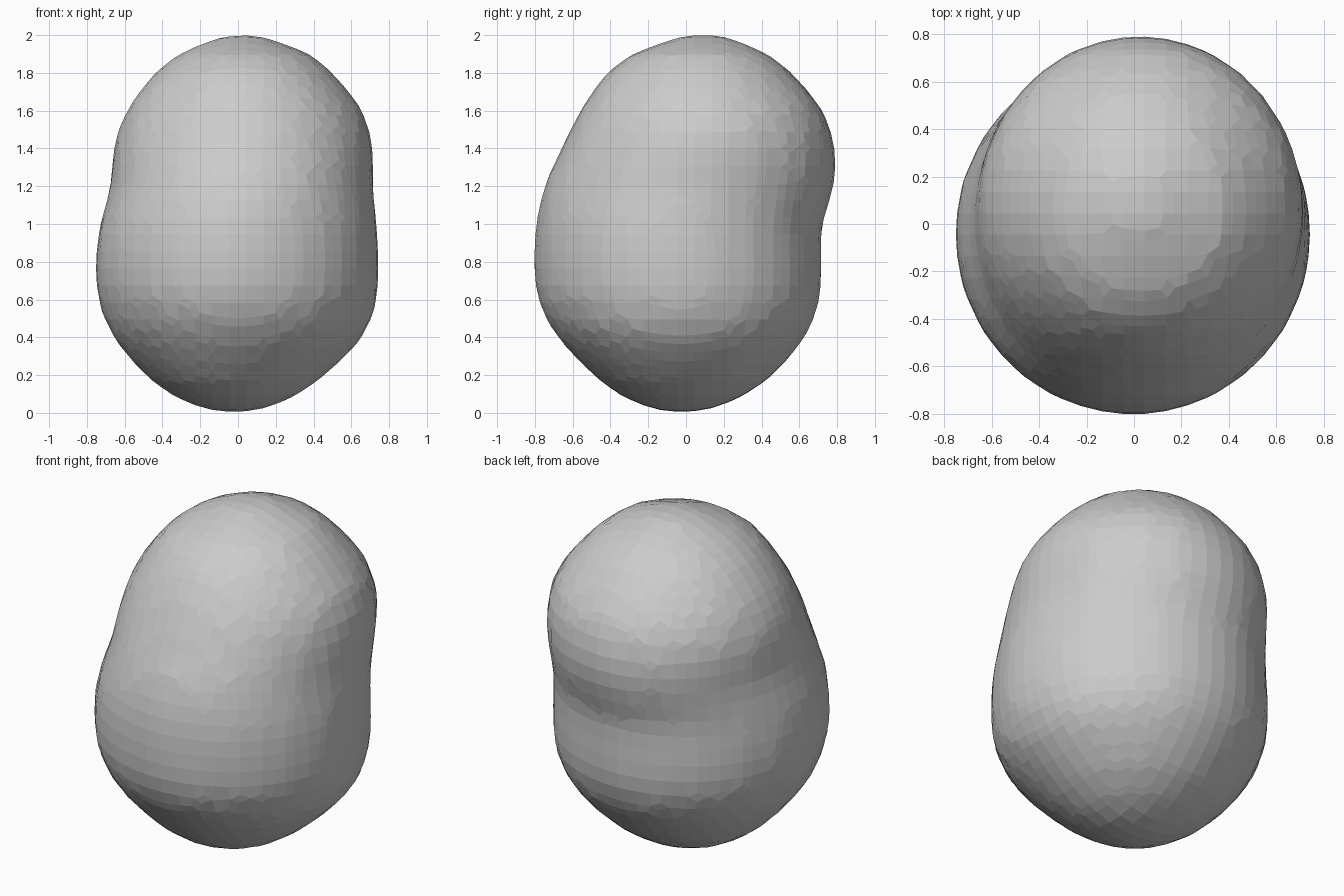
import bpy, bmesh, math

if "Cube" in bpy.data.objects:
    bpy.data.objects.remove(bpy.data.objects["Cube"])

# Outline stations: z, left x, right x, front y, back y
STATIONS = [
    (0.005, -0.09, 0.05, -0.10, 0.05),
    (0.03, -0.21, 0.17, -0.21, 0.17),
    (0.10, -0.36, 0.32, -0.36, 0.32),
    (0.20, -0.49, 0.46, -0.49, 0.46),
    (0.40, -0.66, 0.66, -0.68, 0.63),
    (0.60, -0.74, 0.735, -0.785, 0.71),
    (0.80, -0.755, 0.745, -0.805, 0.717),
    (1.00, -0.73, 0.735, -0.795, 0.722),
    (1.20, -0.675, 0.715, -0.75, 0.785),
    (1.40, -0.66, 0.715, -0.66, 0.79),
    (1.60, -0.59, 0.66, -0.56, 0.725),
    (1.80, -0.44, 0.50, -0.42, 0.56),
    (1.90, -0.31, 0.38, -0.28, 0.43),
    (1.96, -0.18, 0.23, -0.13, 0.30),
    (2.00, -0.06, 0.12, 0.00, 0.18),
]
SIDES = 48


def smooth_stations(pts, steps=3):
    """Catmull-Rom interpolation through the stations."""
    out = []
    for i in range(len(pts) - 1):
        a, b = pts[max(i - 1, 0)], pts[i]
        c, d = pts[i + 1], pts[min(i + 2, len(pts) - 1)]
        for s in range(steps):
            t = s / steps
            out.append([0.5 * (2 * q + (r - p) * t + (2 * p - 5 * q + 4 * r - w) * t * t
                               + (3 * q - p - 3 * r + w) * t ** 3)
                        for p, q, r, w in zip(a, b, c, d)])
    return out + [pts[-1]]


# Rounded two-lobed body lofted from oval slices
bm = bmesh.new()
rings = []
for z, x0, x1, y0, y1 in smooth_stations(STATIONS):
    cx, cy, rx, ry = (x0 + x1) / 2, (y0 + y1) / 2, (x1 - x0) / 2, (y1 - y0) / 2
    rings.append([bm.verts.new((cx + rx * math.cos(k * math.tau / SIDES),
                                cy + ry * math.sin(k * math.tau / SIDES), z))
                  for k in range(SIDES)])
for low, high in zip(rings, rings[1:]):
    for k in range(SIDES):
        n = (k + 1) % SIDES
        bm.faces.new((low[k], low[n], high[n], high[k]))
bm.faces.new(rings[0][::-1])
bm.faces.new(rings[-1])
mesh = bpy.data.meshes.new("rounded_body")
bm.to_mesh(mesh)
bm.free()
body = bpy.data.objects.new("rounded_body", mesh)
bpy.context.collection.objects.link(body)

# Coarse voxel faceting, flat shaded
remesh = body.modifiers.new("facets", 'REMESH')
remesh.mode = 'VOXEL'
remesh.voxel_size = 0.09
remesh.use_smooth_shade = False
